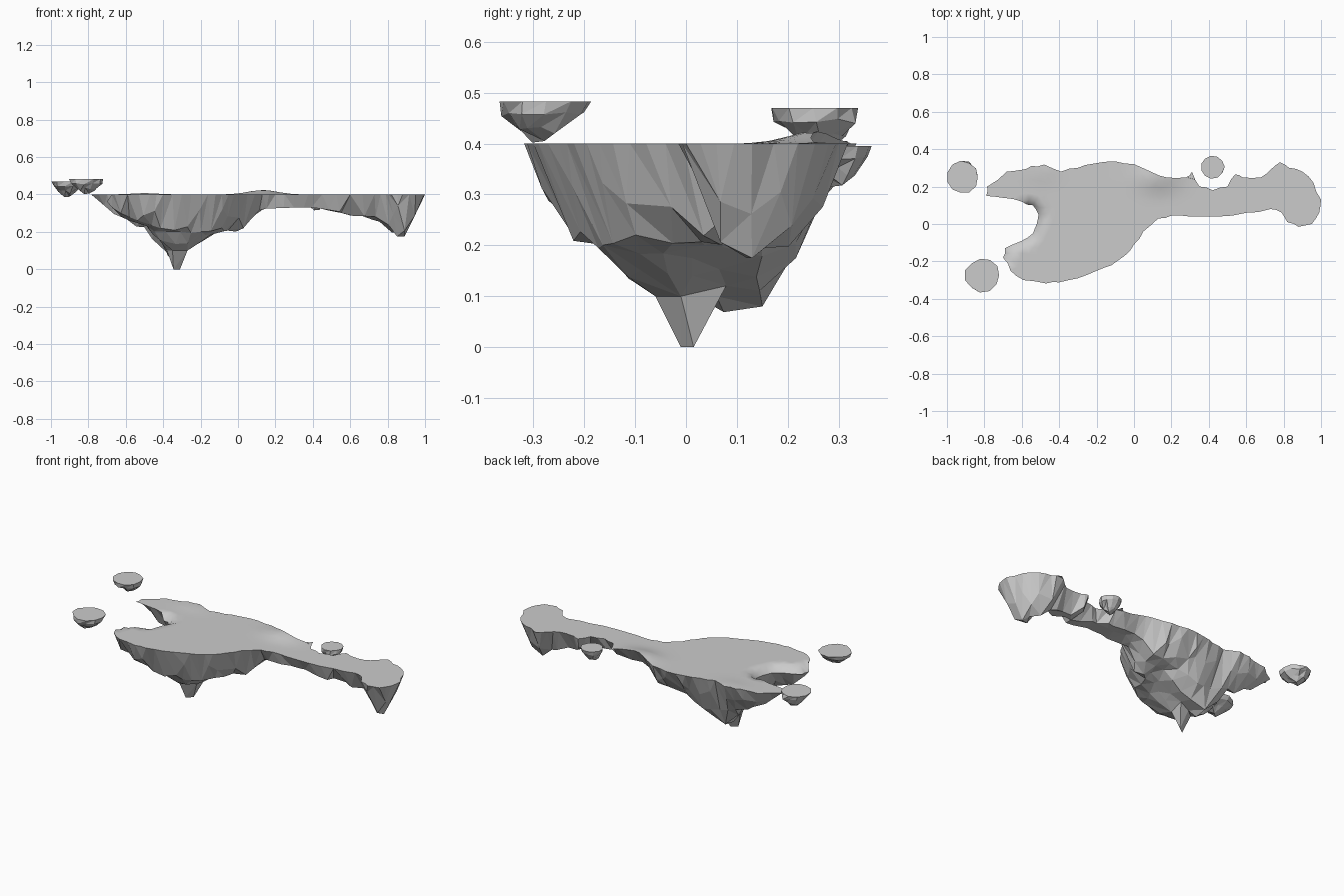
import bpy, math, random
from mathutils import Vector, noise
from mathutils.geometry import delaunay_2d_cdt, intersect_point_line

if "Cube" in bpy.data.objects:
    bpy.data.objects.remove(bpy.data.objects["Cube"])

random.seed(4)
stone = bpy.data.materials.new("plain grey stone")
stone.diffuse_color = (0.6, 0.6, 0.6, 1)
stone.use_nodes = True
stone.node_tree.nodes["Principled BSDF"].inputs["Base Color"].default_value = stone.diffuse_color

# Shoreline of the main island, seen from above (clockwise)
SHORE = [(-.79, .15), (-.785, .20), (-.68, .28), (-.60, .29), (-.55, .31), (-.48, .318), (-.39, .28),
         (-.30, .30), (-.22, .322), (-.10, .335), (0, .32), (.10, .275), (.17, .25), (.28, .25), (.31, .28),
         (.35, .20), (.42, .18), (.50, .20), (.54, .265), (.58, .25), (.68, .25), (.73, .29), (.78, .33),
         (.83, .30), (.90, .28), (.96, .22), (1.0, .13), (.99, .06), (.95, 0), (.88, -.015), (.82, .01),
         (.79, .06), (.73, .08), (.60, .06), (.45, .04), (.30, .04), (.20, .045), (.13, .03), (.05, -.04),
         (0, -.11), (-.05, -.17), (-.12, -.22), (-.20, -.25), (-.30, -.29), (-.40, -.312), (-.47, -.318),
         (-.59, -.30), (-.66, -.25), (-.70, -.18), (-.69, -.13), (-.60, -.09), (-.54, -.05), (-.52, 0),
         (-.51, .05), (-.54, .10), (-.60, .12), (-.70, .14)]
# Lowest height along x (front silhouette) and along y (side silhouette)
LOW_X = [(-.79, .39), (-.70, .32), (-.60, .25), (-.50, .19), (-.42, .13), (-.37, .06), (-.34, 0), (-.31, 0),
         (-.27, .07), (-.22, .13), (-.10, .20), (0, .21), (.05, .25), (.10, .31), (.18, .335), (.30, .33),
         (.50, .32), (.60, .29), (.75, .27), (.80, .20), (.87, .175), (.92, .20), (.94, .28), (1, .38)]
LOW_Y = [(-.32, .38), (-.28, .27), (-.24, .21), (-.17, .19), (-.10, .12), (-.04, .08), (-.01, 0), (.015, 0),
         (.05, .06), (.10, .09), (.15, .09), (.17, .14), (.24, .20), (.26, .27), (.34, .36)]


def lookup(table, t):
    """Linear interpolation in a small profile table."""
    if t <= table[0][0]:
        return table[0][1]
    for (a, va), (b, vb) in zip(table, table[1:]):
        if t <= b:
            return va + (vb - va) * (t - a) / (b - a)
    return table[-1][1]


def ragged(points):
    """Insert a slightly offset midpoint on every shoreline segment."""
    out = []
    for a, b in zip(points, points[1:] + points[:1]):
        a, b = Vector(a), Vector(b)
        side = (b - a).orthogonal().normalized()
        out += [a, (a + b) / 2 + side * random.uniform(-.007, .007)]
    return out


shore = ragged(SHORE)


def edge_distance(p):
    best = 9
    for a, b in zip(shore, shore[1:] + shore[:1]):
        q, t = intersect_point_line(p, a, b)
        q = a.lerp(b, min(1, max(0, t)))
        best = min(best, (p - q.to_2d()).length)
    return best


def inside(p):
    hit = False
    for a, b in zip(shore, shore[1:] + shore[:1]):
        if (a.y > p.y) != (b.y > p.y) and p.x < a.x + (b.x - a.x) * (p.y - a.y) / (b.y - a.y):
            hit = not hit
    return hit


def scatter(step, margin, jitter):
    pts = []
    for i in range(int(2.1 / step)):
        for j in range(int(.8 / step)):
            p = Vector((-1.03 + (i + .5 * (j % 2)) * step, -.4 + j * step))
            p += Vector((random.uniform(-1, 1), random.uniform(-1, 1))) * jitter * step
            if inside(p) and edge_distance(p) > margin:
                pts.append(p)
    return pts


def top_height(p):
    """Flat plateau, a low mound on the back edge and a sloping bay."""
    d = edge_distance(p)
    z = .4 + .024 * math.exp(-((p.x - .13) / .11) ** 2 - ((p.y - .25) / .07) ** 2)
    z += .007 * math.exp(-((p.x + .5) / .1) ** 2 - ((p.y - .28) / .06) ** 2)
    if -.705 < p.x < -.46 and -.19 < p.y < .11:
        z -= max(0, .03 - d) * 1.3
    return z


def low_height(p):
    d = edge_distance(p)
    if d < .002:
        return top_height(p)
    depth_x, depth_y = .4 - lookup(LOW_X, p.x), .4 - lookup(LOW_Y, p.y)
    u, v = 1 - depth_x / .4, 1 - depth_y / .4
    cone = .4 * (1 - (u ** 3 + v ** 3) ** (1 / 3))
    w = min(1, max(0, (p.x + .02) / .12))
    depth = max(.03, cone * (1 - w) + depth_x * w)
    depth *= 1 + .2 * noise.noise(Vector((p.x * 9, p.y * 9, 3)))
    return .4 - max(.02, min(depth, .025 + 2.2 * d, .4))


def make(name, verts, faces, smooth=False):
    me = bpy.data.meshes.new(name)
    me.from_pydata(verts, [], faces)
    me.materials.append(stone)
    me.polygons.foreach_set("use_smooth", [smooth] * len(me.polygons))
    ob = bpy.data.objects.new(name, me)
    bpy.context.collection.objects.link(ob)
    return ob


def sheet(name, inner, height, up):
    """Triangulate the shoreline with inner points and lift it to a height rule."""
    vs, _, fs = delaunay_2d_cdt(shore + inner, [], [list(range(len(shore)))], 1, 1e-5)[:3]
    verts = [(v.x, v.y, height(v)) for v in vs]
    faces = []
    for f in fs:
        a, b, c = (vs[i] for i in f)
        ccw = (b - a).cross(c - a) > 0
        faces.append(f if ccw == up else f[::-1])
    return make(name, verts, faces, up)


# Main island: smooth plateau, and faceted rock below with explicit peaks
sheet("plateau", scatter(.035, .012, .2), top_height, True)
PEAKS = {(-.345, -.01): 0, (-.31, .015): 0, (-.37, .15): .08, (-.35, -.06): .1, (-.33, .06): .1,
         (-.38, .02): .1, (-.27, -.01): .1, (.85, .12): .175, (.89, .13): .175}
peaks = [Vector(p) for p in PEAKS]
rock = peaks + [p for p in scatter(.06, .016, .3) if min((p - q).length for q in peaks) > .035]


def rock_height(p):
    for q, z in zip(peaks, PEAKS.values()):
        if (p - q).length < 1e-4:
            return z
    return low_height(p)


sheet("rock_underside", rock, rock_height, False)


def islet(name, x, y, rx, ry, top, bottom, tip):
    """Small flat-topped floating rock made of shrinking rings."""
    n, verts, faces = 11, [], []
    for level, scale in ((0, 1), (.3, .9), (.65, .55)):
        for i in range(n):
            a = math.tau * i / n
            r = scale * random.uniform(.92, 1.05)
            z = top - (top - bottom) * level * (random.uniform(.8, 1.2) if level else 0)
            verts.append((x + tip[0] * level + rx * r * math.cos(a),
                          y + tip[1] * level + ry * r * math.sin(a), z))
    verts += [(x + tip[0] - .012, y + tip[1] - .012, bottom), (x + tip[0] + .015, y + tip[1] + .012, bottom + .003)]
    faces.append(list(range(n)))
    for k in (0, n):
        for i in range(n):
            j = (i + 1) % n
            faces += [(k + i, k + n + i, k + j), (k + j, k + n + i, k + n + j)]
    tips = [3 * n + (math.cos(math.tau * (i + .5) / n) > 0) for i in range(n)]
    for i in range(n):
        j = (i + 1) % n
        faces.append((2 * n + i, tips[i], 2 * n + j))
        if tips[j] != tips[i]:
            faces.append((2 * n + j, tips[i], tips[j]))
    make(name, verts, faces)


islet("islet_back_left", -.915, .25, .086, .09, .47, .385, (0, .02))
islet("islet_front_left", -.81, -.275, .094, .09, .483, .402, (0, -.015))
islet("islet_back_right", .42, .305, .064, .062, .395, .315, (0, -.01))
